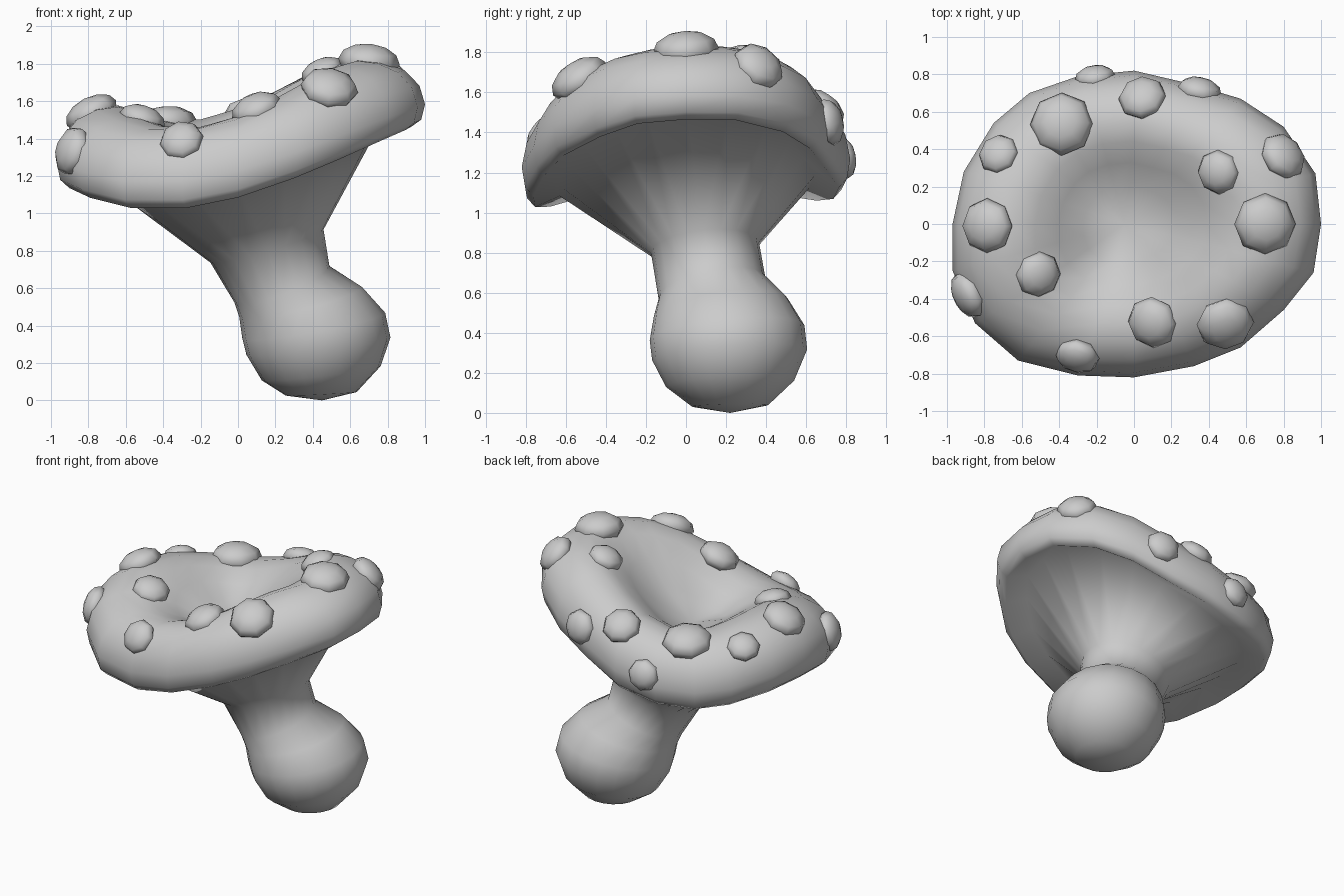
import bpy, bmesh, math
from mathutils import Vector, Matrix
from mathutils.bvhtree import BVHTree

if "Cube" in bpy.data.objects:
    bpy.data.objects.remove(bpy.data.objects["Cube"])

N = 20
Z = Vector((0, 0, 1))

# Cap outline seen from above
OUTLINE = [(1, 0), (.97, .27), (.8, .52), (.57, .67), (.3, .75),
           (0, .82), (-.3, .79), (-.56, .70), (-.75, .54), (-.91, .28),
           (-.97, 0), (-.97, -.25), (-.85, -.53), (-.62, -.73), (-.3, -.81),
           (0, -.82), (.32, -.76), (.57, -.66), (.8, -.46), (.96, -.26)]


def rim_z(x, y):
    # Height of the wavy lower lip
    return 1.105 + .26 * x + .205 * x * x - .105 * x ** 3 + .025 * y


def cap_ring(s, h):
    # Scaled outline, flattening toward the bowl centre
    k = min(1, s / .6)
    off = -.05 * (1 - k)
    return [Vector((x * s + off, y * s,
                    1.1 + (rim_z(x, y) - 1.1) * k
                    + h * (1 + k * (.1 - .19 * max(x, 0) ** 4))))
            for x, y in OUTLINE]


def stem_ring(c, r, normal, squash=1):
    q = Z.rotation_difference(Vector(normal))
    c = Vector(c)
    return [c + q @ Vector((r * math.cos(a), r * squash * math.sin(a), 0))
            for a in (2 * math.pi * i / N for i in range(N))]


def make_object(name, bm):
    me = bpy.data.meshes.new(name)
    bm.to_mesh(me)
    for p in me.polygons:
        p.use_smooth = True
    ob = bpy.data.objects.new(name, me)
    bpy.context.collection.objects.link(ob)
    return ob


def loft(rings, start, end):
    bm = bmesh.new()
    rows = [[bm.verts.new(p) for p in r] for r in rings]
    a, b = bm.verts.new(start), bm.verts.new(end)
    for i in range(N):
        j = (i + 1) % N
        for lo, hi in zip(rows, rows[1:]):
            bm.faces.new((lo[i], lo[j], hi[j], hi[i]))
        bm.faces.new((rows[0][j], rows[0][i], a))
        bm.faces.new((rows[-1][i], rows[-1][j], b))
    bm.normal_update()
    return bm


# Leaning stem: bulb and neck
rings = [stem_ring((.445, .22, .035), .19, (-.05, -.02, 1)),
         stem_ring((.445, .22, .145), .32, (-.12, -.05, 1)),
         stem_ring((.43, .218, .29), .388, (-.12, -.07, 1)),
         stem_ring((.405, .205, .40), .388, (-.18, -.1, 1)),
         stem_ring((.335, .175, .525), .338, (-.25, -.13, 1)),
         stem_ring((.235, .13, .62), .272, (-.36, -.19, .92)),
         stem_ring((.155, .095, .825), .315, (-.28, -.1, .95), .86)]
# Flaring underside, rounded rim, then the bowl on top
rings += [cap_ring(s, h) for s, h in [
    (.78, .05), (.93, 0), (.98, .04), (1, .13), (.97, .24), (.89, .33), (.78, .38),
    (.66, .395), (.54, .375), (.4, .32), (.25, .25)]]
bm = loft(rings, (.45, .22, 0), (-.05, 0, 1.32))
tree = BVHTree.FromBMesh(bm)
make_object("stem_and_cap", bm)
bm.free()

# Warts: flattened domes seated on the cap surface (x, y, z, radius)
WARTS = [(-.39, .54, 1.52, .17), (.7, 0, 1.81, .165), (-.78, -.01, 1.53, .148),
         (.05, .66, 1.5, .13), (-.73, .38, 1.48, .112), (.77, .34, 1.7, .135),
         (.46, .28, 1.74, .12), (-.51, -.27, 1.51, .125), (.09, -.53, 1.58, .14),
         (.49, -.54, 1.68, .155), (-.31, -.74, 1.42, .12), (-.91, -.39, 1.34, .135),
         (-.21, .8, 1.28, .11), (.35, .71, 1.45, .12)]
for n, (x, y, z, r) in enumerate(WARTS):
    p, nor, _, _ = tree.find_nearest(Vector((x, y, z)))
    m = (Matrix.Translation(p - nor * r * .05) @ Z.rotation_difference(nor).to_matrix().to_4x4()
         @ Matrix.Diagonal((r, r, r * .58, 1)))
    bm = bmesh.new()
    bmesh.ops.create_uvsphere(bm, u_segments=8, v_segments=6, radius=1, matrix=m)
    make_object("wart_%02d" % (n + 1), bm)
    bm.free()
